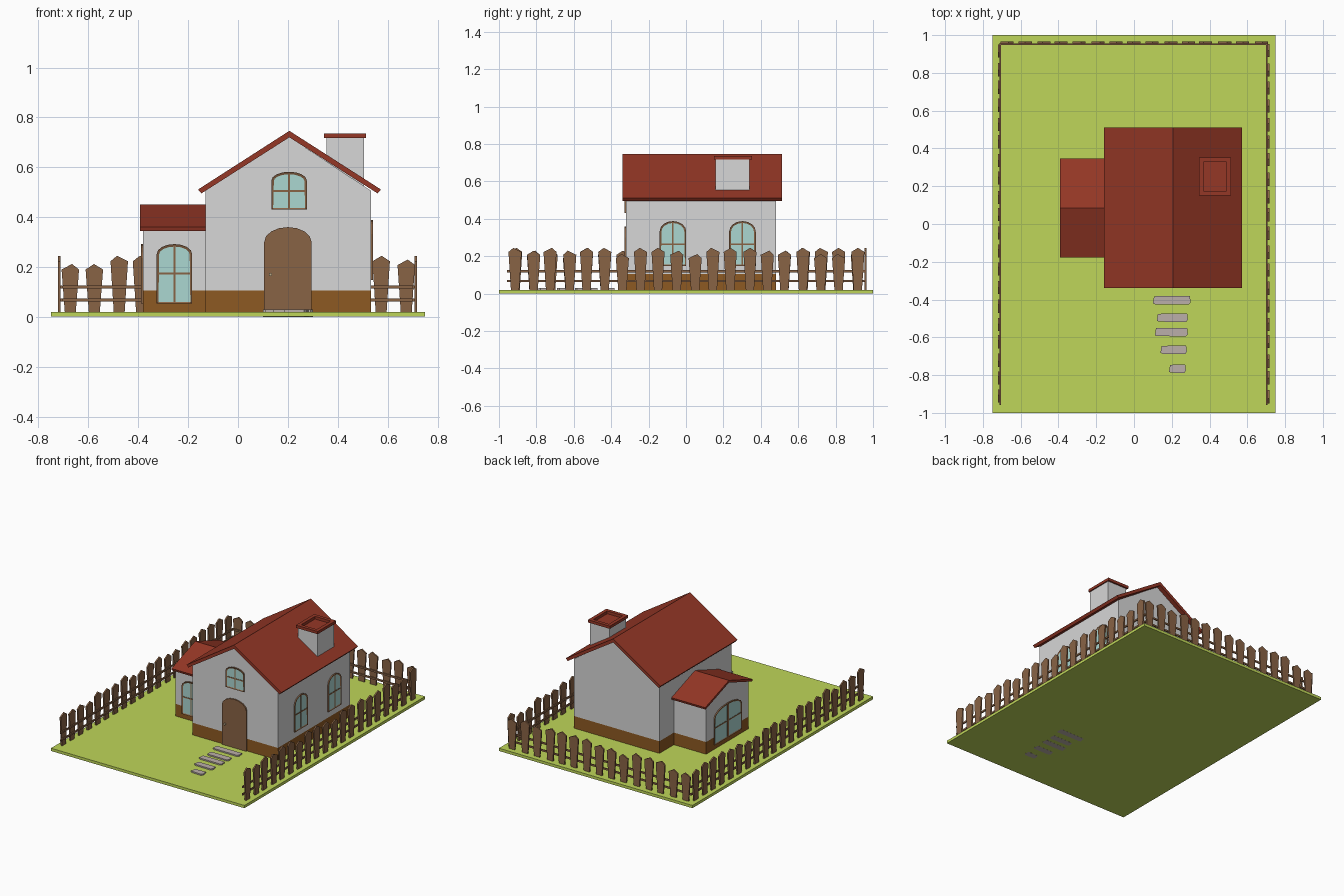
import bpy, bmesh, math, random
from mathutils import Matrix, Vector

if "Cube" in bpy.data.objects:
    bpy.data.objects.remove(bpy.data.objects["Cube"])

random.seed(4)


def material(name, r, g, b):
    m = bpy.data.materials.new(name)
    m.diffuse_color = (r, g, b, 1)
    m.use_nodes = True
    m.node_tree.nodes["Principled BSDF"].inputs["Base Color"].default_value = m.diffuse_color
    return m


GRASS = material("grass green", 0.52, 0.67, 0.10)
WALL = material("wall grey", 0.68, 0.68, 0.68)
BASE = material("base brown", 0.27, 0.10, 0.016)
ROOF = material("roof red", 0.30, 0.038, 0.019)
WOOD = material("wood brown", 0.25, 0.125, 0.06)
GLASS = material("window teal", 0.41, 0.68, 0.64)
STONE = material("stone grey", 0.50, 0.43, 0.40)
BLACK = material("soot black", 0.005, 0.005, 0.005)
BRASS = material("knob tan", 0.55, 0.42, 0.25)

AXES = {'x': lambda a, b, d: (d, a, b),
        'y': lambda a, b, d: (a, d, b),
        'z': lambda a, b, d: (a, b, d)}


def prisms(name, parts, axis, mats, place=Matrix(), edit=None):
    """Extrude each (profile, lo, hi) along an axis, all in one object."""
    bm = bmesh.new()
    to3d = AXES[axis]
    for pts, lo, hi in parts:
        a = [bm.verts.new(to3d(u, v, lo)) for u, v in pts]
        b = [bm.verts.new(to3d(u, v, hi)) for u, v in pts]
        bm.faces.new(a)
        bm.faces.new(b[::-1])
        for i in range(len(pts)):
            j = (i + 1) % len(pts)
            bm.faces.new((a[j], a[i], b[i], b[j]))
    bmesh.ops.recalc_face_normals(bm, faces=bm.faces[:])
    if edit:
        edit(bm)
    me = bpy.data.meshes.new(name)
    bm.to_mesh(me)
    bm.free()
    for m in mats:
        me.materials.append(m)
    ob = bpy.data.objects.new(name, me)
    ob.matrix_world = place
    bpy.context.collection.objects.link(ob)
    return ob


def rect(u0, u1, v0, v1):
    return [(u0, v0), (u1, v0), (u1, v1), (u0, v1)]


def facing(x, y, degrees):
    """Place a part that faces -y so it faces another way."""
    return Matrix.Translation((x, y, 0)) @ Matrix.Rotation(math.radians(degrees), 4, 'Z')


def facing_face(bm, direction):
    return max(bm.faces, key=lambda f: (round(f.normal.dot(Vector(direction)), 3), f.calc_area()))


# Lawn
prisms("lawn", [(rect(-0.75, 0.75, -1, 1), 0.0006, 0.02)], 'z', [GRASS])


# Walls with a painted lower band
def band(bm):
    bmesh.ops.bisect_plane(bm, geom=bm.verts[:] + bm.edges[:] + bm.faces[:],
                           plane_co=(0, 0, 0.105), plane_no=(0, 0, 1))
    for f in bm.faces:
        f.material_index = int(f.calc_center_median().z < 0.105)


prisms("main_walls", [([(-0.13, 0.015), (0.533, 0.015), (0.533, 0.506), (0.205, 0.722), (-0.13, 0.506)],
                       -0.32, 0.48)], 'y', [WALL, BASE], edit=band)
prisms("wing_walls", [([(-0.15, 0.015), (0.32, 0.015), (0.32, 0.355), (0.085, 0.437), (-0.15, 0.355)],
                       -0.38, -0.12)], 'x', [WALL, BASE], edit=band)

# Roofs
prisms("main_roof", [([(-0.16, 0.511), (0.206, 0.746), (0.573, 0.511), (0.56, 0.495),
                       (0.206, 0.72), (-0.147, 0.495)], -0.34, 0.512)], 'y', [ROOF])
prisms("wing_roof", [([(-0.177, 0.36), (0.085, 0.451), (0.347, 0.36), (0.343, 0.345),
                       (0.085, 0.435), (-0.173, 0.345)], -0.392, -0.12)], 'x', [ROOF])


# Chimney, open at the top, with a hollow cap
def open_top(bm):
    bmesh.ops.delete(bm, geom=[facing_face(bm, (0, 0, 1))], context='FACES_ONLY')


def hollow(bm):
    top = facing_face(bm, (0, 0, 1))
    bmesh.ops.inset_individual(bm, faces=[top], thickness=0.034, depth=0)
    bmesh.ops.inset_individual(bm, faces=[top], thickness=0.0005, depth=-0.06)
    top.material_index = 1


prisms("chimney", [(rect(0.355, 0.505, 0.158, 0.34), 0.5, 0.72)], 'z', [WALL], edit=open_top)
prisms("chimney_cap", [(rect(0.344, 0.513, 0.15, 0.352), 0.717, 0.736)], 'z',
       [ROOF, BLACK], edit=hollow)


# Arched windows and door
def arch(width, z0, z1, rise):
    w = width / 2
    top = [(w * math.cos(math.pi * i / 8), z1 - rise + rise * math.sin(math.pi * i / 8))
           for i in range(9)]
    return [(-w, z0), (w, z0)] + top


def pane(bm):
    front = facing_face(bm, (0, -1, 0))
    bmesh.ops.inset_individual(bm, faces=[front], thickness=0.01, depth=-0.004)
    front.material_index = 1


def window(name, place, width, z0, z1, rise, mullion=0.008):
    prisms(name + "_window", [(arch(width, z0, z1, rise), -0.009, 0.005)], 'y',
           [WOOD, GLASS], place, pane)
    w, zm = width / 2 - 0.005, z0 + (z1 - rise / 2 - z0) * 0.55
    prisms(name + "_bars", [(rect(-mullion / 2, mullion / 2, z0 + 0.005, z1 - 0.006), -0.0075, 0),
                            (rect(-w, w, zm - 0.004, zm + 0.004), -0.007, 0)], 'y', [WOOD], place)


window("upper_front", facing(0.205, -0.32, 0), 0.142, 0.43, 0.582, 0.035)
window("wing_front", facing(-0.255, -0.15, 0), 0.142, 0.053, 0.292, 0.04)
window("wing_side", facing(-0.38, 0.085, -90), 0.30, 0.053, 0.292, 0.055, 0.018)
for label, y in (("right_front", -0.07), ("right_back", 0.302)):
    window(label, facing(0.533, y, 90), 0.142, 0.148, 0.388, 0.055)

prisms("door", [(arch(0.19, 0.02, 0.36, 0.06), -0.009, 0.005)], 'y', [WOOD], facing(0.2, -0.32, 0))
knob = [(0.13 + 0.007 * math.cos(i * math.pi / 4), 0.17 + 0.007 * math.sin(i * math.pi / 4))
        for i in range(8)]
prisms("door_knob", [(knob, -0.34, -0.325)], 'y', [BRASS])

# Stepping stones: centre x, y, width
stones = []
for x, y, w in ((0.2, -0.403, 0.2), (0.203, -0.495, 0.165), (0.198, -0.572, 0.175),
                (0.21, -0.665, 0.14), (0.23, -0.765, 0.09)):
    h, c, k = w / 2, 0.022, random.uniform(-0.006, 0.006)
    stones.append(([(x - h, y - c + 0.005), (x - h + 0.012, y - c), (x + h - 0.01, y - c + k / 2),
                    (x + h, y - c + 0.01), (x + h - 0.004, y + c), (x - h + 0.006, y + c + k / 2)],
                   0, 0.029))
prisms("stepping_stones", stones, 'z', [STONE])


# Picket fence on three sides: tapered pickets on two rails
def fence(name, place, half, count, first):
    parts = [(rect(-half, half, z - 0.006, z + 0.006), 0, 0.008) for z in (0.068, 0.12)]
    for i in range(count):
        u = -first + 2 * first * i / (count - 1) + random.uniform(-0.005, 0.005)
        h = random.choice((0.245, 0.245, 0.23, 0.212))
        peak = random.uniform(-0.012, 0.012)
        parts.append(([(u - 0.021, 0.005), (u + 0.021, 0.005), (u + 0.035, h - 0.022),
                       (u + peak, h), (u - 0.035, h - 0.022)], -0.01, 0))
    prisms(name, parts, 'y', [WOOD], place)


fence("left_fence", facing(-0.711, 0, -90), 0.957, 20, 0.915)
fence("right_fence", facing(0.708, 0, 90), 0.957, 20, 0.915)
fence("back_fence", facing(0, 0.955, 180), 0.71, 15, 0.67)
